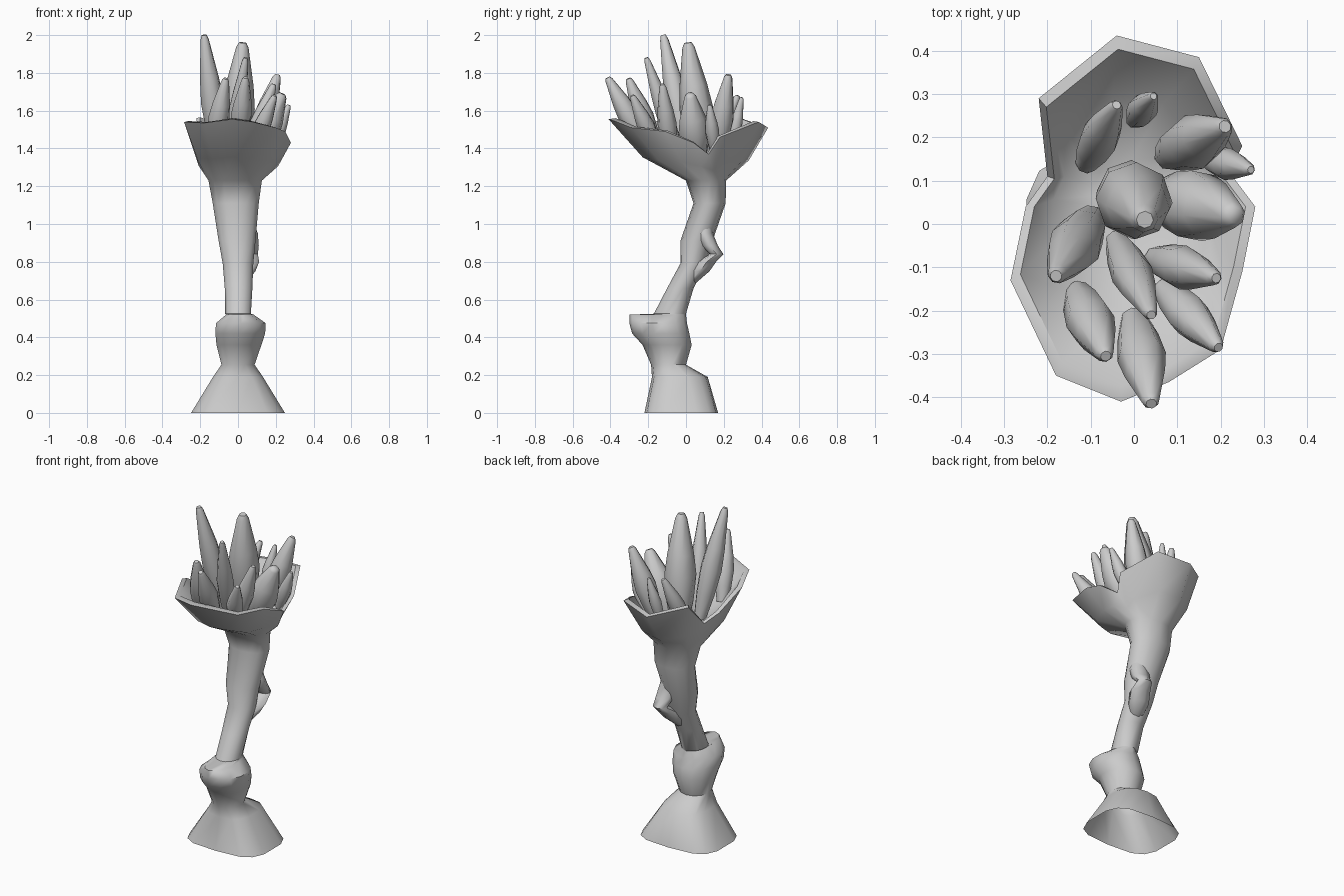
import bpy, bmesh, math
from mathutils import Vector

if "Cube" in bpy.data.objects:
    bpy.data.objects.remove(bpy.data.objects["Cube"])

N = 14


def finish(bm, name, angle=45):
    me = bpy.data.meshes.new(name)
    bm.to_mesh(me)
    bm.free()
    ob = bpy.data.objects.new(name, me)
    bpy.context.collection.objects.link(ob)
    bpy.ops.object.select_all(action='DESELECT')
    ob.select_set(True)
    bpy.context.view_layer.objects.active = ob
    bpy.ops.object.shade_smooth_by_angle(angle=math.radians(angle))
    return ob


def loft(rings, name, angle=45, cap_bottom=True):
    bm = bmesh.new()
    vs = [[bm.verts.new(p) for p in r] for r in rings]
    n = len(rings[0])
    for a, b in zip(vs, vs[1:]):
        for i in range(n):
            j = (i + 1) % n
            bm.faces.new((a[i], a[j], b[j], b[i]))
    if cap_bottom:
        bm.faces.new(vs[0][::-1])
    bm.faces.new(vs[-1])
    return finish(bm, name, angle)


def oval(z, cx, front, back, rx, e=1.0):
    # e below 1 squares the oval off
    cy, ry = (front + back) / 2, (back - front) / 2
    pts = []
    for i in range(N):
        t = math.radians(-90) + 2 * math.pi * i / N
        c, s = math.cos(t), math.sin(t)
        pts.append(Vector((cx + rx * math.copysign(abs(c) ** e, c),
                           cy + ry * math.copysign(abs(s) ** e, s), z)))
    return pts


# Base, bulb and winding stem: z, centre x, front y, back y, half width, squareness
stem = [oval(*s) for s in (
    (0, 0, -.22, .17, .252, .58), (.19, 0, -.18, .115, .135, .75), (.255, 0, -.185, 0, .09),
    (.36, .005, -.23, .03, .122), (.42, .012, -.285, .018, .135), (.475, .015, -.30, .005, .135),
    (.52, .01, -.30, 0, .075), (.525, 0, -.17, 0, .07), (.66, .003, -.10, .04, .075),
    (.79, 0, -.03, .11, .083), (.91, -.005, -.03, .14, .10), (1.11, -.012, .04, .21, .125),
    (1.23, -.015, .0, .212, .145))]

# Two-lobed rim with a notch on either side, counter-clockwise from the front
rim = [Vector(p) for p in (
    (-.03, -.41, 1.555), (.08, -.365, 1.54), (.20, -.29, 1.51), (.25, -.11, 1.49),
    (.28, .04, 1.43), (.22, .12, 1.37), (.25, .18, 1.46), (.15, .385, 1.54),
    (-.04, .435, 1.51), (-.22, .29, 1.56), (-.20, .11, 1.39), (-.25, .04, 1.44),
    (-.285, -.13, 1.54), (-.18, -.35, 1.535))]
neck = stem[-1]
mid = []
for a, b in zip(neck, rim):
    p = a.lerp(b, .56)
    p.z = a.z + (b.z - a.z) * .38
    mid.append(p)

# Cup interior
centre = Vector((0, .04, 0))


def inset(ring, f, dz):
    out = []
    for p in ring:
        q = centre + (p - centre) * f
        q.z = p.z + dz
        out.append(q)
    return out


inner = inset(rim, .92, .005)
bowl = inset(mid, .89, .055)
floor = inset(neck, .6, .10)
loft(stem + [mid, rim, inner, bowl, floor], "stalk_and_cup", 55, cap_bottom=False)

# Knob on the back of the stem
loft([[Vector((x + r * math.cos(k * math.pi / 4), y + r * math.sin(k * math.pi / 4) * .8, z))
       for k in range(8)]
      for x, y, z, r in ((.01, .02, .68, .03), (.03, .075, .75, .062), (.05, .11, .80, .062),
                         (.06, .162, .84, .045), (.055, .125, .885, .055), (.045, .095, .95, .06),
                         (.03, .10, 1.03, .045))],
     "stem_knob", 60)


# Crystal cluster: base, tip, width
def crystal(k, base, tip, w):
    base, tip = Vector(base), Vector(tip)
    q = (tip - base).to_track_quat('Z', 'Y')
    rings = []
    for f, s in ((0, .6), (.22, .92), (.45, 1.08), (.64, .9), (.96, .4), (1, .24)):
        c = base.lerp(tip, f)
        rings.append([c + q @ Vector((math.cos(t), math.sin(t), 0)) * (w / 2 * s)
                      for t in (2 * math.pi * i / 8 + k for i in range(8))])
    loft(rings, f"crystal_{k + 1}", 60)


for k, c in enumerate((
        ((-.10, .01, 1.36), (-.18, -.12, 2.0), .115),
        ((-.02, .09, 1.33), (.025, .01, 1.96), .165),
        ((.07, .06, 1.34), (.235, .02, 1.69), .155),
        ((.08, .16, 1.36), (.21, .225, 1.79), .12),
        ((.17, .15, 1.38), (.27, .125, 1.63), .07),
        ((.0, .24, 1.40), (.045, .295, 1.67), .065),
        ((-.11, .14, 1.36), (-.04, .275, 1.68), .085),
        ((-.04, -.04, 1.36), (.04, -.21, 1.88), .09),
        ((.05, -.08, 1.36), (.19, -.125, 1.74), .095),
        ((.07, -.15, 1.38), (.195, -.285, 1.68), .09),
        ((-.13, -.16, 1.40), (-.065, -.305, 1.77), .105),
        ((.0, -.22, 1.42), (.04, -.415, 1.775), .105))):
    crystal(k, *c)
